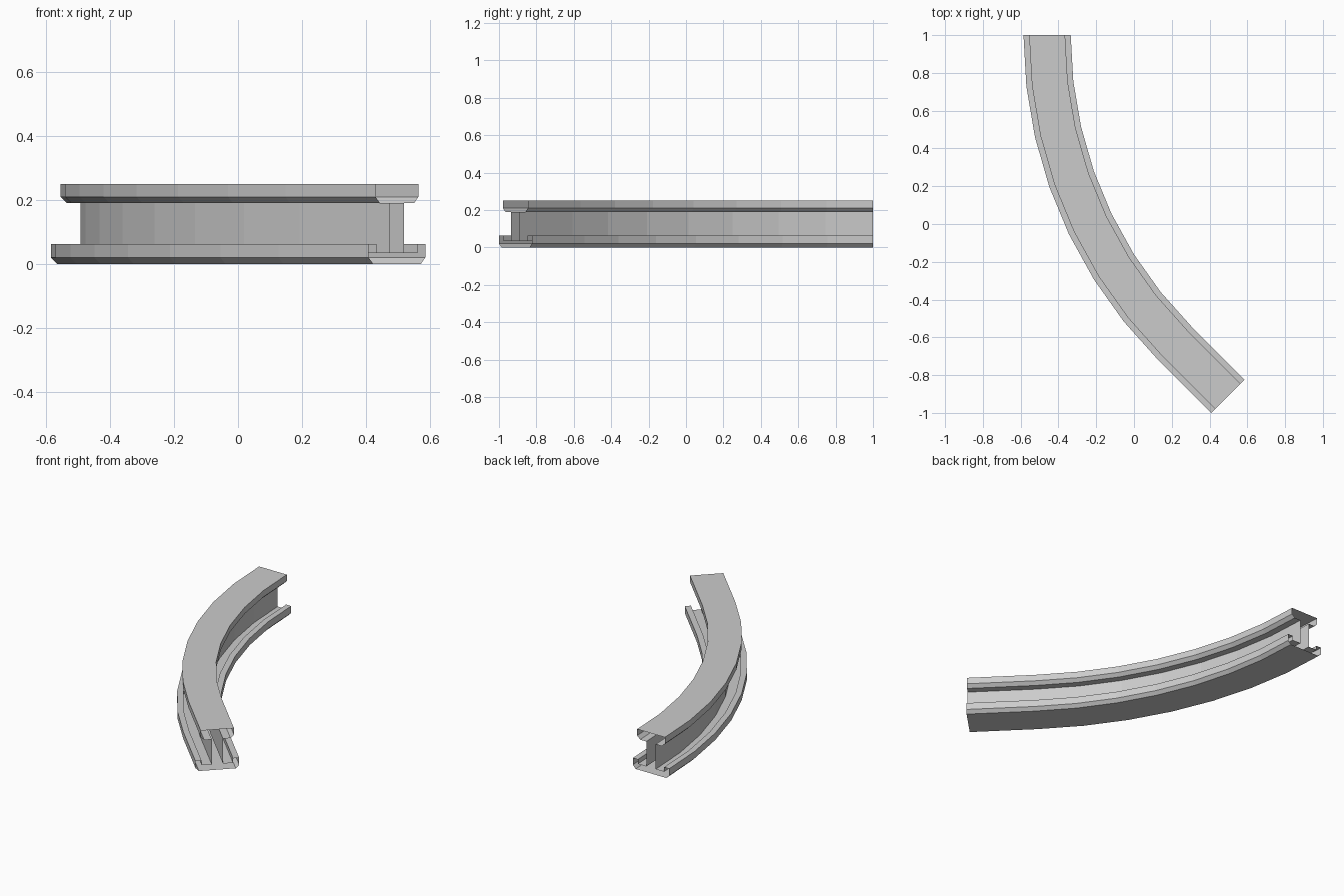
import bpy, bmesh
from math import sin, cos, pi

if "Cube" in bpy.data.objects:
    bpy.data.objects.remove(bpy.data.objects["Cube"])

# Half cross-section of the hollow I-beam (offset, height), bottom to top
half = [(0.105, 0), (0.125, 0.02), (0.125, 0.063), (0.09, 0.063), (0.09, 0.035),
        (0.032, 0.035), (0.032, 0.19), (0.075, 0.19), (0.095, 0.21), (0.095, 0.25)]
profile = half + [(-u, z) for u, z in reversed(half)]

# Centre line: 45 degree arc followed by a straight run-out (x, y, angle)
R, STRAIGHT, STEPS = 2.306, 0.398, 7
X0, Y0 = -0.46, 1.0
path = []
for i in range(STEPS + 1):
    a = pi / 4 * i / STEPS
    path.append((X0 + R * (1 - cos(a)), Y0 - R * sin(a), a))
x, y, a = path[-1]
path.append((x + STRAIGHT * sin(a), y - STRAIGHT * cos(a), a))

# Sweep the profile along the path, leaving both ends open
bm = bmesh.new()
rings = [[bm.verts.new((px + u * cos(t), py + u * sin(t), z)) for u, z in profile]
         for px, py, t in path]
n = len(profile)
for r0, r1 in zip(rings, rings[1:]):
    for j in range(n):
        k = (j + 1) % n
        bm.faces.new((r0[j], r0[k], r1[k], r1[j]))

mesh = bpy.data.meshes.new("curved_rail")
bm.to_mesh(mesh)
bm.free()
rail = bpy.data.objects.new("curved_rail", mesh)
bpy.context.collection.objects.link(rail)
